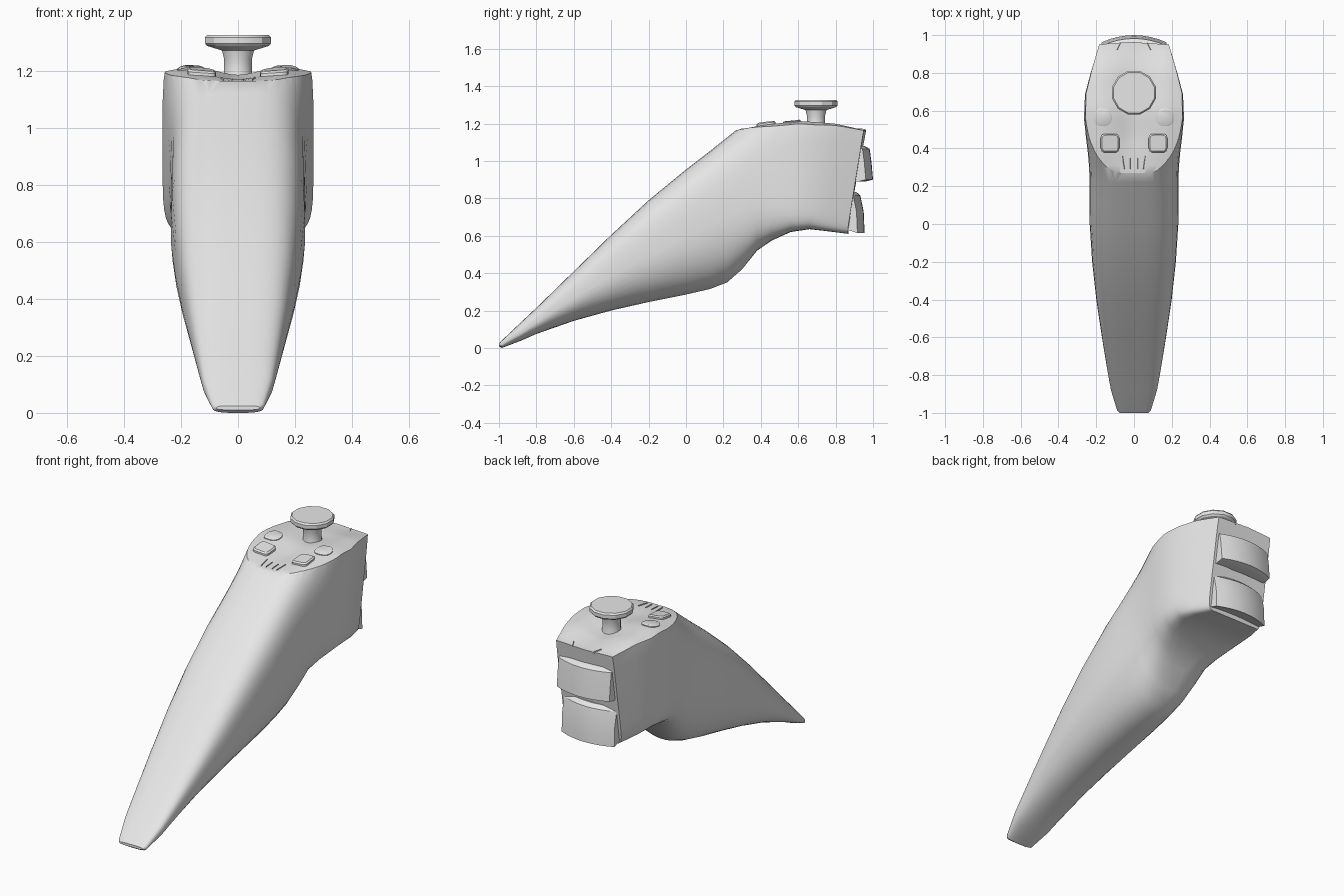
import bpy, bmesh, math
from mathutils import Vector

if "Cube" in bpy.data.objects:
    bpy.data.objects.remove(bpy.data.objects["Cube"])

grey = bpy.data.materials.new("plain grey")
grey.use_nodes = True
grey.diffuse_color = (0.8, 0.8, 0.8, 1)
grey.node_tree.nodes["Principled BSDF"].inputs["Base Color"].default_value = (0.8, 0.8, 0.8, 1)


def finish(name, bm, angle=30):
    bmesh.ops.recalc_face_normals(bm, faces=bm.faces)
    mesh = bpy.data.meshes.new(name)
    bm.to_mesh(mesh)
    bm.free()
    mesh.materials.append(grey)
    ob = bpy.data.objects.new(name, mesh)
    bpy.context.collection.objects.link(ob)
    if angle:
        smooth(ob, angle)
    return ob


def smooth(ob, angle):
    bpy.ops.object.select_all(action="DESELECT")
    ob.select_set(True)
    bpy.context.view_layer.objects.active = ob
    bpy.ops.object.shade_smooth_by_angle(angle=math.radians(angle))


def loft(name, rings, angle=30):
    bm = bmesh.new()
    loops = [[bm.verts.new(p) for p in ring] for ring in rings]
    for a, b in zip(loops, loops[1:]):
        for i in range(len(a)):
            j = (i + 1) % len(a)
            bm.faces.new((a[i], a[j], b[j], b[i]))
    bm.faces.new(loops[0])
    bm.faces.new(loops[-1])
    return finish(name, bm, angle)


def lerp(points, t):
    for (a, u), (b, v) in zip(points, points[1:]):
        if t <= b:
            return u + (v - u) * max(0, t - a) / (b - a)
    return points[-1][1]


def power(value, e):
    return math.copysign(abs(value) ** e, value)


# Height of the dished control face
def deck(x, y):
    ridge = lerp([(0.27, 1.165), (0.4, 1.19), (0.6, 1.215), (0.8, 1.2), (0.95, 1.165)], y)
    dip = lerp([(0.27, 0), (0.45, 0.025), (0.75, 0.03), (0.95, 0)], y)
    return ridge - dip * math.exp(-(x / 0.09) ** 2) - 0.2 * max(0, abs(x) - 0.18)


# Body stations: y, top, bottom, half width, lower squareness
STATIONS = [
    (-1.0, 0.025, 0.01, 0.075, 3), (-0.985, 0.04, 0.0, 0.09, 3),
    (-0.88, 0.14, 0.04, 0.122, 2.6), (-0.8, 0.215, 0.075, 0.137, 2.4),
    (-0.6, 0.41, 0.145, 0.17, 2.2), (-0.4, 0.605, 0.2, 0.2, 2.2),
    (-0.2, 0.79, 0.245, 0.222, 2.2), (0.0, 0.955, 0.285, 0.235, 2.2),
    (0.13, 1.055, 0.315, 0.236, 2.2), (0.22, 1.127, 0.35, 0.236, 2.3),
    (0.3, 1.19, 0.42, 0.238, 2.6), (0.38, 1.255, 0.52, 0.245, 3.2),
    (0.46, 1.32, 0.575, 0.255, 4.5), (0.56, 1.385, 0.62, 0.265, 7),
    (0.66, 1.4, 0.635, 0.26, 9), (0.75, 1.4, 0.625, 0.23, 12),
    (0.86, 1.4, 0.61, 0.187, 14)]


def section(y, top, bottom, width, low):
    ring = []
    lean = 0.162 * max(0, (y - 0.56) / 0.3)
    for i in range(40):
        a = math.tau * (i + 0.5) / 40
        n = 3.5 if math.sin(a) > 0 else low
        x = width * power(math.cos(a), 2 / n)
        z = (top + bottom) / 2 + (top - bottom) / 2 * power(math.sin(a), 2 / n)
        bulge = 0.02 * max(0, (y - 0.75) / 0.11) * (1 - (x / width) ** 2)
        ring.append((x, y + lean * (z - bottom) + bulge, z))
    return ring


body = loft("body", [section(*s) for s in STATIONS], 0)

# Cutter that shapes the control face
cutter_rings = []
for i in range(25):
    y = 0.15 + i * 0.04
    xs = [-0.3 + k * 0.025 for k in range(25)]
    low = [(x, y, deck(x, y) - max(0, 0.27 - y) * 0.15) for x in xs]
    cutter_rings.append(low + [(0.3, y, 1.6), (-0.3, y, 1.6)])
cutter = loft("deck_cutter", cutter_rings, 0)
cutter.hide_render = True
cut = body.modifiers.new("deck", "BOOLEAN")
cut.operation = "DIFFERENCE"
cut.solver = "EXACT"
cut.object = cutter
bpy.context.view_layer.objects.active = body
bpy.ops.object.modifier_apply(modifier="deck")
bpy.data.objects.remove(cutter)
smooth(body, 32)


# Thumb stick, revolved
def turned(profile, center, sides):
    return [[(center[0] + r * math.cos(math.tau * (i + 0.5) / sides),
              center[1] + r * math.sin(math.tau * (i + 0.5) / sides), z)
             for i in range(sides)] for r, z in profile]


loft("thumb_stick", turned([(0.06, 1.15), (0.05, 1.2), (0.05, 1.24), (0.058, 1.272),
                            (0.112, 1.288), (0.12, 1.297), (0.12, 1.318), (0.112, 1.327)],
                           (0, 0.695), 12))


# Face buttons, resting on the control face
def button(name, x, y, size, squareness, rise):
    rings = []
    for scale, lift in ((1, -0.03), (1, rise * 0.6), (0.85, rise)):
        ring = []
        for i in range(20):
            a = math.tau * (i + 0.5) / 20
            px = x + size * scale * power(math.cos(a), 2 / squareness)
            py = y + size * scale * power(math.sin(a), 2 / squareness)
            ring.append((px, py, deck(px, py) + lift))
        rings.append(ring)
    loft(name, rings)


for side, label in ((1, "left"), (-1, "right")):
    button(label + "_front_button", side * 0.127, 0.428, 0.05, 5, 0.017)
    button(label + "_rear_button", side * 0.165, 0.565, 0.048, 2.3, 0.007)


# Small grip ridges on the control face
def ridge(name, start, end):
    a, b = Vector(start), Vector(end)
    rings = []
    for p, r in ((a, 0.006), (b, 0.002)):
        z = deck(p.x, p.y)
        rings.append([(p.x - r, p.y, z - 0.01), (p.x, p.y, z + 0.005), (p.x + r, p.y, z - 0.01)])
    loft(name, rings)


for side, label in ((1, "left"), (-1, "right")):
    ridge(label + "_inner_ridge", (side * 0.02, 0.29), (side * 0.02, 0.35))
    ridge(label + "_outer_ridge", (side * 0.05, 0.29), (side * 0.06, 0.36))
    ridge(label + "_rear_ridge", (side * 0.09, 0.92), (side * 0.07, 0.96))


# Triggers: side profile swept across a curved back
def trigger(name, profile, width):
    rings = []
    for i in range(9):
        x = width * (i / 4 - 1)
        rings.append([(x, y - 1.3 * x * x, z) for y, z in profile])
    loft(name, rings)


trigger("upper_trigger", [(0.88, 1.085), (0.955, 1.08), (0.982, 1.065), (0.992, 0.99),
                          (1.0, 0.9), (0.96, 0.89), (0.86, 0.9)], 0.172)
trigger("lower_trigger", [(0.82, 0.83), (0.91, 0.835), (0.932, 0.815), (0.95, 0.73),
                          (0.955, 0.615), (0.91, 0.63), (0.82, 0.65)], 0.172)
